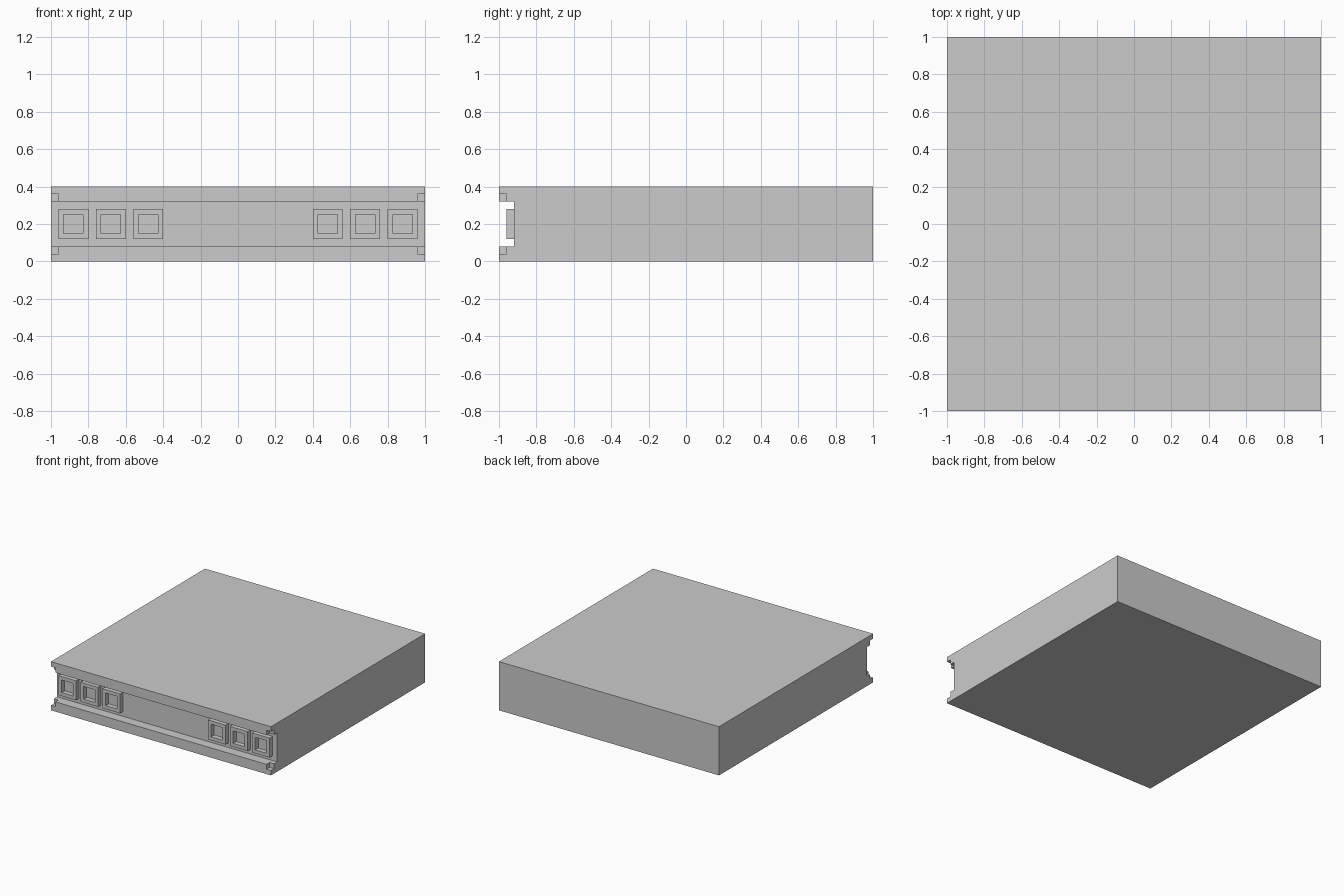
import bpy, bmesh
from mathutils import Vector

if "Cube" in bpy.data.objects:
    bpy.data.objects.remove(bpy.data.objects["Cube"])


def box_bmesh(lo, hi):
    bm = bmesh.new()
    bmesh.ops.create_cube(bm, size=1)
    for v in bm.verts:
        v.co = Vector([lo[i] if v.co[i] < 0 else hi[i] for i in range(3)])
    return bm


def add_object(name, bm):
    mesh = bpy.data.meshes.new(name)
    bm.to_mesh(mesh)
    bm.free()
    obj = bpy.data.objects.new(name, mesh)
    bpy.context.collection.objects.link(obj)
    return obj


def cut(target, lo, hi):
    cutter = add_object("cutter", box_bmesh(lo, hi))
    cutter.hide_render = True
    mod = target.modifiers.new("cut", 'BOOLEAN')
    mod.operation = 'DIFFERENCE'
    mod.solver = 'EXACT'
    mod.object = cutter
    bpy.context.view_layer.objects.active = target
    bpy.ops.object.modifier_apply(modifier=mod.name)
    bpy.data.objects.remove(cutter)


# Main slab with the channel along its front
body = add_object("slab_body", box_bmesh((-1, -1, 0), (1, 1, 0.4)))
cut(body, (-1.1, -1.1, 0.08), (1.1, -0.92, 0.32))

# Small notches at the ends of both lips
for x0, x1 in ((-1.1, -0.96), (0.96, 1.1)):
    for z0, z1 in ((0.04, 0.1), (0.3, 0.36)):
        cut(body, (x0, -1.1, z0), (x1, -0.96, z1))

# Square frames with pockets down to the channel wall, three at each end
for side in (-1, 1):
    for i, cx in enumerate((0.48, 0.68, 0.88)):
        x = side * cx
        bm = box_bmesh((x - 0.08, -0.96, 0.12), (x + 0.08, -0.92, 0.28))
        bm.normal_update()
        front = min(bm.faces, key=lambda f: f.calc_center_median().y)
        back = max(bm.faces, key=lambda f: f.calc_center_median().y)
        bmesh.ops.delete(bm, geom=[back], context='FACES_ONLY')
        bmesh.ops.inset_region(bm, faces=[front], thickness=0.04)
        pocket = bmesh.ops.extrude_discrete_faces(bm, faces=[front])["faces"][0]
        bmesh.ops.translate(bm, verts=pocket.verts, vec=(0, 0.04, 0))
        bmesh.ops.delete(bm, geom=[pocket], context='FACES_ONLY')
        add_object(f"{'left' if side < 0 else 'right'}_frame_{i + 1}", bm)
